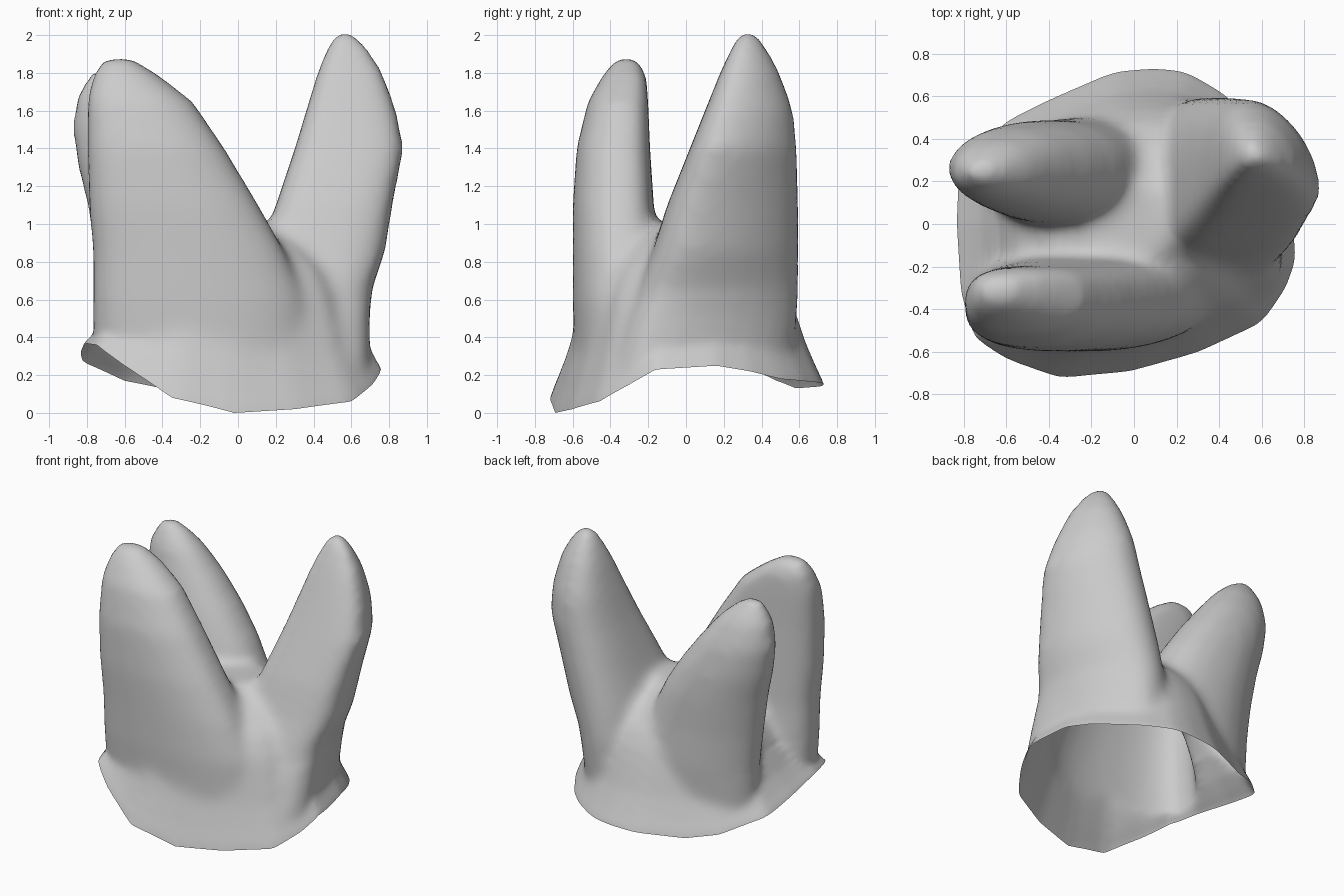
import bpy, bmesh, math
from mathutils import Vector

cube = bpy.data.objects.get("Cube")
if cube:
    bpy.data.objects.remove(cube, do_unlink=True)

ivory = bpy.data.materials.new("pale grey")
ivory.use_nodes = True
colour = (0.6, 0.6, 0.6, 1)
ivory.diffuse_color = colour
ivory.node_tree.nodes["Principled BSDF"].inputs["Base Color"].default_value = colour

# Open rim, counter-clockwise from the right side
RIM = [(.74, 0, .24), (.71, .16, .25), (.64, .34, .22), (.54, .5, .18), (.42, .61, .17), (.25, .71, .16),
       (.1, .73, .15), (-.1, .71, .14), (-.4, .58, .13), (-.6, .48, .17), (-.82, .25, .27),
       (-.83, 0, .32), (-.81, -.32, .37), (-.75, -.53, .36), (-.6, -.63, .25), (-.35, -.72, .08),
       (-.02, -.69, 0), (.3, -.6, .02), (.6, -.46, .06), (.71, -.3, .15), (.76, -.16, .23)]
BLEND = 0.6


def rim_height(x, y):
    """Height of the rim in the direction of (x, y)."""
    ring = [(math.atan2(p[1], p[0]) % math.tau, p[2]) for p in RIM]
    ring.append((math.tau, RIM[0][2]))
    a = math.atan2(y, x) % math.tau
    for (a0, z0), (a1, z1) in zip(ring, ring[1:]):
        if a0 <= a <= a1:
            return z0 + (z1 - z0) * (a - a0) / (a1 - a0)
    return RIM[0][2]


def loft(bm, rings):
    """Closed solid through rings of points."""
    rows = [[bm.verts.new(p) for p in ring] for ring in rings]
    n = len(rows[0])
    for low, high in zip(rows, rows[1:]):
        for i in range(n):
            j = (i + 1) % n
            bm.faces.new((low[i], low[j], high[j], high[i]))
    bm.faces.new(rows[0][::-1])
    bm.faces.new(rows[-1])


def root(bm, sections, corners, fx=0.5, fy=0.5):
    """Tapering root; sections are z, x min, x max, y min, y max.
    Corners give the squareness of each quadrant, counter-clockwise;
    fx and fy place the middle of the section between its limits."""
    rings = []
    for z, x0, x1, y0, y1 in sections:
        cx, cy = x0 + fx * (x1 - x0), y0 + fy * (y1 - y0)
        ring = []
        for i in range(32):
            c, s = math.cos(math.tau * i / 32), math.sin(math.tau * i / 32)
            u, v = abs(c) ** corners[i // 8], abs(s) ** corners[i // 8]
            ring.append((cx + u * ((x1 if c > 0 else x0) - cx),
                         cy + v * ((y1 if s > 0 else y0) - cy), z))
        rings.append(ring)
    loft(bm, rings)


bm = bmesh.new()

# Flared neck
neck = [(-.3, 1.06), (0, 1.01), (.12, .95), (.3, .87), (.45, .82), (.62, .76), (.76, .66),
        (.89, .48), (1, .24)]
loft(bm, [[(x * k, y * k, z) for x, y, _ in RIM] for z, k in neck])

# Front right root, wide and flat
root(bm, [(-.1, -.77, .4, -.58, -.1), (.2, -.77, .42, -.59, -.1), (.6, -.77, .36, -.6, -.12),
          (.85, -.77, .25, -.6, -.15), (1.1, -.79, .11, -.6, -.17), (1.4, -.8, -.07, -.58, -.19),
          (1.65, -.8, -.24, -.52, -.2), (1.79, -.77, -.42, -.44, -.21),
          (1.88, -.71, -.56, -.37, -.26)], (.55, .8, .75, 1))

# Back right root, leaning outwards
root(bm, [(-.1, -.74, .25, 0, .48), (.2, -.72, .25, 0, .49), (.6, -.73, .18, -.02, .5),
          (.85, -.76, .06, -.01, .49), (1.1, -.8, -.06, .01, .49), (1.3, -.85, -.19, .04, .48),
          (1.5, -.88, -.34, .08, .45), (1.67, -.86, -.48, .12, .39), (1.76, -.81, -.58, .17, .33),
          (1.82, -.77, -.67, .21, .29)], (.85, 1.1, 1, .9))

# Left root, tallest
root(bm, [(-.1, .05, .71, -.44, .52), (.2, .05, .7, -.4, .57), (.45, .06, .7, -.33, .59),
          (.65, .07, .71, -.26, .6), (.85, .11, .78, -.18, .6), (1.1, .2, .82, -.1, .6),
          (1.4, .3, .88, .02, .59), (1.6, .36, .84, .1, .57), (1.8, .42, .77, .18, .5),
          (1.93, .47, .69, .24, .43), (2.01, .51, .62, .28, .38)], (1.2, .8, .6, .7), .42, .27)

bmesh.ops.recalc_face_normals(bm, faces=bm.faces)
mesh = bpy.data.meshes.new("rooted_shell")
bm.to_mesh(mesh)
bm.free()
shell = bpy.data.objects.new("rooted_shell", mesh)
bpy.context.collection.objects.link(shell)
bpy.context.view_layer.objects.active = shell
shell.select_set(True)

# Fuse the parts and soften the joints
remesh = shell.modifiers.new("fuse", 'REMESH')
remesh.mode = 'VOXEL'
remesh.voxel_size = 0.03
soften = shell.modifiers.new("soften", 'SMOOTH')
soften.factor = 0.5
soften.iterations = 18
for name in ("fuse", "soften"):
    bpy.ops.object.modifier_apply(modifier=name)

# Open the underside, then bend the cut edge to the wavy rim
bm = bmesh.new()
bm.from_mesh(shell.data)
bmesh.ops.bisect_plane(bm, geom=bm.verts[:] + bm.edges[:] + bm.faces[:], dist=1e-5,
                       plane_co=Vector(), plane_no=Vector((0, 0, 1)), clear_inner=True)
for v in bm.verts:
    if v.co.z < BLEND:
        v.co.z += rim_height(v.co.x, v.co.y) * (1 - v.co.z / BLEND)
bm.to_mesh(shell.data)
bm.free()

shell.data.materials.clear()
shell.data.materials.append(ivory)
bpy.ops.object.shade_smooth_by_angle(angle=math.radians(40))
